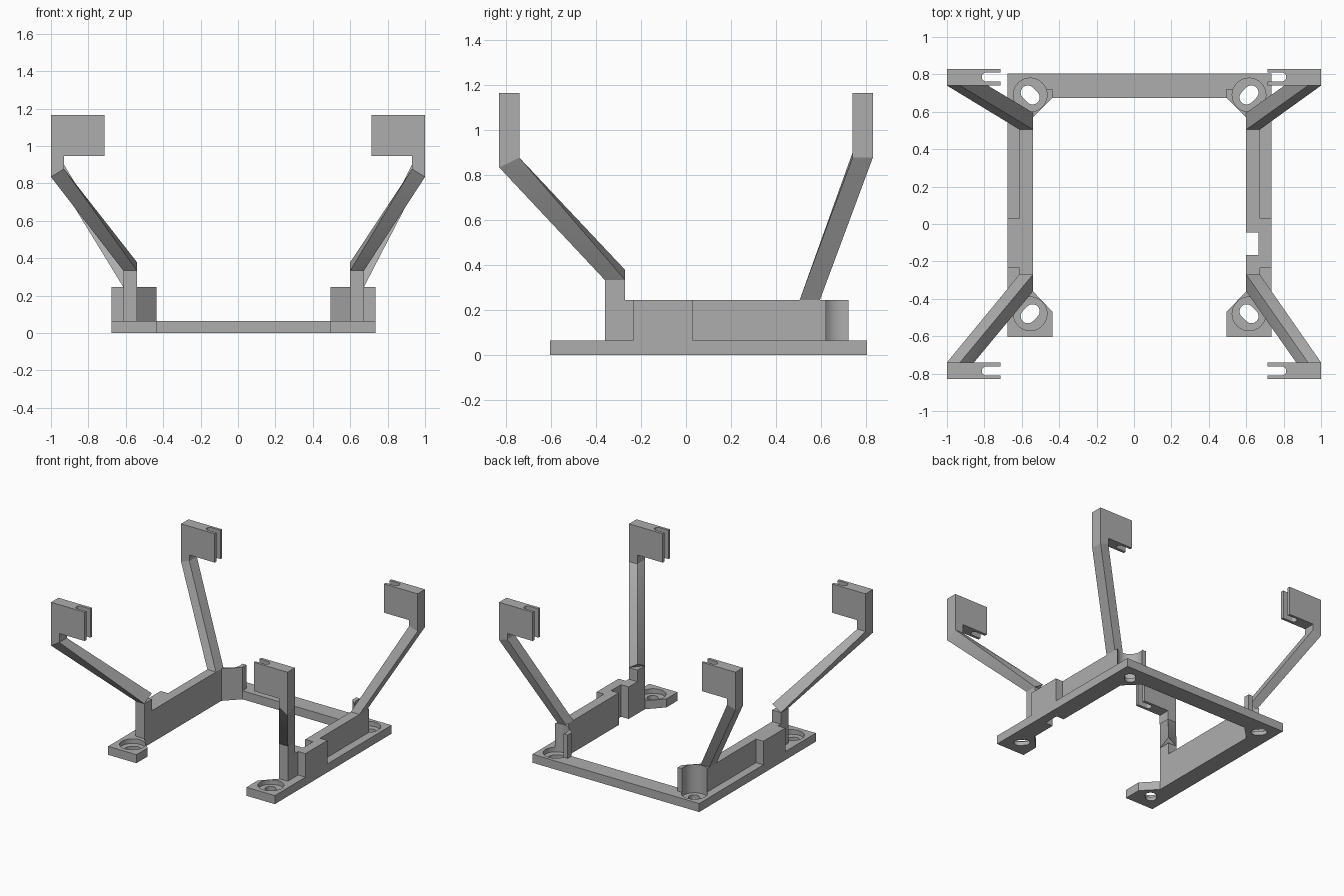
import bpy, bmesh, math
from mathutils import Vector

cube = bpy.data.objects.get("Cube")
if cube:
    bpy.data.objects.remove(cube, do_unlink=True)

grey = bpy.data.materials.new("matte_grey")
grey.use_nodes = True
colour = (0.42, 0.42, 0.42, 1)
grey.diffuse_color = colour
grey.node_tree.nodes["Principled BSDF"].inputs["Base Color"].default_value = colour

CX = 0.03            # base frame is offset from the clips
BASE_TOP, WALL_TOP = 0.065, 0.245


def finish(name, bm):
    bmesh.ops.recalc_face_normals(bm, faces=bm.faces)
    mesh = bpy.data.meshes.new(name)
    bm.to_mesh(mesh)
    bm.free()
    mesh.materials.append(grey)
    ob = bpy.data.objects.new(name, mesh)
    bpy.context.collection.objects.link(ob)
    return ob


def prism(name, outline, z0, z1):
    bm = bmesh.new()
    face = bm.faces.new([bm.verts.new((x, y, z0)) for x, y in outline])
    top = bmesh.ops.extrude_face_region(bm, geom=[face])["geom"]
    bmesh.ops.translate(bm, vec=(0, 0, z1 - z0),
                        verts=[v for v in top if isinstance(v, bmesh.types.BMVert)])
    return finish(name, bm)


def box(name, x0, x1, y0, y1, z0, z1):
    return prism(name, [(x0, y0), (x1, y0), (x1, y1), (x0, y1)], z0, z1)


def hull(name, points):
    bm = bmesh.new()
    verts = [bm.verts.new(p) for p in points]
    bmesh.ops.convex_hull(bm, input=verts)
    bmesh.ops.dissolve_limit(bm, angle_limit=0.01, verts=bm.verts, edges=bm.edges)
    return finish(name, bm)


def stadium(cx, cy, r, half, angle, n=16):
    """Outline of a slot with round ends."""
    axis = Vector((math.cos(angle), math.sin(angle))) * half
    pts = []
    for end in (1, -1):
        for i in range(n + 1):
            a = angle + (0 if end > 0 else math.pi) - math.pi / 2 + math.pi * i / n
            pts.append((cx + end * axis.x + r * math.cos(a),
                        cy + end * axis.y + r * math.sin(a)))
    return pts


def circle(cx, cy, r, n=40):
    return [(cx + r * math.cos(2 * math.pi * i / n),
             cy + r * math.sin(2 * math.pi * i / n)) for i in range(n)]


def cut(target, cutter):
    mod = target.modifiers.new("cut", "BOOLEAN")
    mod.operation, mod.solver, mod.object = "DIFFERENCE", "EXACT", cutter
    bpy.context.view_layer.objects.active = target
    bpy.ops.object.modifier_apply(modifier=mod.name)
    bpy.data.objects.remove(cutter, do_unlink=True)


# U-shaped base frame with corner pads
half = [(.465, .675), (.57, .57), (.57, -.36), (.465, -.47),
        (.465, -.605), (.705, -.605), (.705, .805)]
outline = [(CX + x, y) for x, y in half] + [(CX - x, y) for x, y in reversed(half)]
base = prism("base_frame", outline, 0, BASE_TOP)

# Screw holes: radial slots with round counterbores
for s in (-1, 1):
    for t, hy in ((1, .69), (-1, -.48)):
        hx = CX + s * .585
        cut(base, prism("counterbore", circle(hx, hy, .09), .03, .2))
        cut(base, prism("slot", stadium(hx, hy, .038, .018, math.atan2(t, s)), -.1, .1))

# Side walls with thick middle block and curved screw guard
wall_half = [(.57, -.36), (.643, -.36), (.643, -.235), (.705, -.235), (.705, .03),
             (.643, .03), (.643, .722), (.465, .722), (.465, .675), (.57, .57)]
walls = {}
for s, side in ((1, "left"), (-1, "right")):
    wall = prism(side + "_wall", [(CX + s * x, y) for x, y in wall_half],
                 BASE_TOP, WALL_TOP)
    cut(wall, prism("guard_cut", circle(CX + s * .585, .69, .09), 0, .4))
    walls[side] = wall

# Cable notch through one rail
for part in (base, walls["left"]):
    cut(part, box("notch", .55, .665, -.165, -.045, -.1, .4))

for s, side in ((1, "left"), (-1, "right")):
    xi, xo = CX + s * .57, CX + s * .643      # foot of the arms
    ti, to = s * .93, s * 1.0                 # head of the arms

    # Front arm: post, slanted strut
    box(side + "_front_post", min(xi, xo), max(xi, xo), -.36, -.27, BASE_TOP, .333)
    hull(side + "_front_arm", [
        (xo, -.36, .333), (xi, -.36, .333), (xo, -.27, .333), (xi, -.27, .378),
        (to, -.83, .834), (ti, -.83, .877), (to, -.74, .877), (ti, -.74, .877)])

    # Rear arm rises straight from the wall
    hull(side + "_rear_arm", [
        (xo, .505, WALL_TOP), (xi, .505, WALL_TOP), (xo, .595, WALL_TOP),
        (xi, .595, WALL_TOP),
        (to, .74, .877), (ti, .74, .9), (to, .83, .877), (ti, .83, .9)])

    # Clips: L-shaped plate with a slot open towards the middle
    for t, end, low_o, low_i in ((-1, "front", .834, .877), (1, "rear", .877, .9)):
        y0, y1 = sorted((t * .74, t * .83))
        hull(f"{side}_{end}_neck", [
            (x, y, z) for y in (y0, y1) for x, z in
            ((to, .945), (ti, .945),
             (to, low_o if y == t * .83 else .877), (ti, low_i))])
        x0, x1 = sorted((to, s * .715))
        clip = box(f"{side}_{end}_clip", x0, x1, y0, y1, .945, 1.165)
        cut(clip, prism("clip_slot", stadium(s * .69, t * .786, .024, .1, 0), .8, 1.3))

bpy.ops.object.select_all(action="DESELECT")
for ob in bpy.context.scene.objects:
    if ob.type == "MESH":
        ob.select_set(True)
bpy.context.view_layer.objects.active = base
bpy.ops.object.shade_smooth_by_angle(angle=math.radians(30))
bpy.ops.object.select_all(action="DESELECT")
